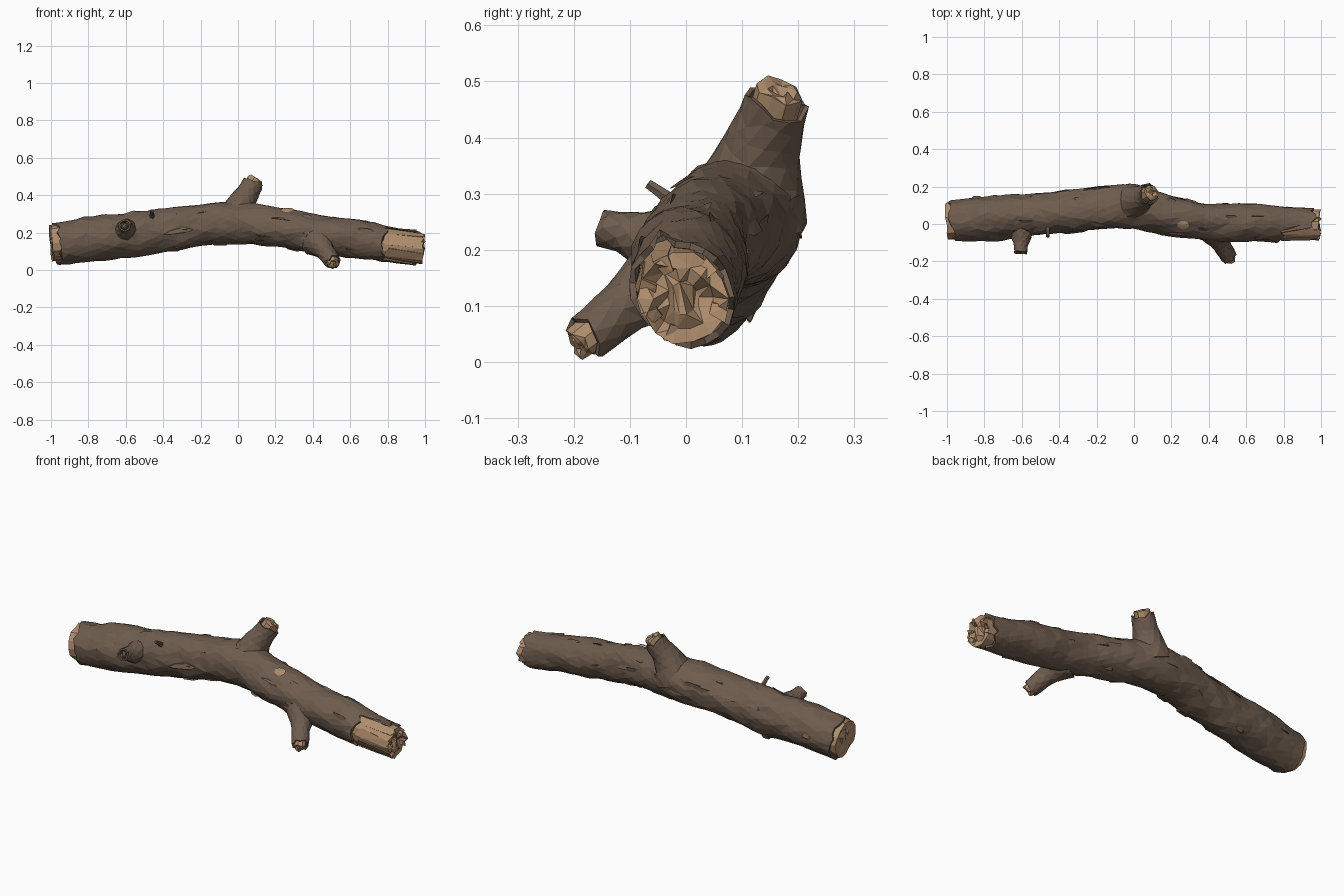
import bpy, bmesh, random
from math import sin, cos, pi, tau, radians
from mathutils import Vector, noise

random.seed(4)
if "Cube" in bpy.data.objects:
    bpy.data.objects.remove(bpy.data.objects["Cube"])


def material(name, rgb):
    m = bpy.data.materials.new(name)
    m.use_nodes = True
    m.diffuse_color = (*rgb, 1)
    m.node_tree.nodes["Principled BSDF"].inputs["Base Color"].default_value = (*rgb, 1)
    return m


BARK = material("brown bark", (0.155, 0.107, 0.076))
WOOD = material("pale wood", (0.43, 0.27, 0.155))


def finish(name, bm, mat):
    bmesh.ops.remove_doubles(bm, verts=bm.verts, dist=0.0006)
    bmesh.ops.recalc_face_normals(bm, faces=bm.faces)
    mesh = bpy.data.meshes.new(name)
    bm.to_mesh(mesh)
    bm.free()
    mesh.materials.append(mat)
    ob = bpy.data.objects.new(name, mesh)
    bpy.context.collection.objects.link(ob)
    return ob


class Limb:
    """Smooth path of (x, y, z, radius) keys with a bumpy round section."""

    def __init__(self, keys, bump):
        self.keys = [Vector(k) for k in keys]
        self.bump = bump

    def at(self, s):
        k = self.keys
        n = len(k) - 1
        f = min(max(s, 0), 1) * n
        i = min(int(f), n - 1)
        t = f - i
        p0, p1, p2, p3 = k[max(i - 1, 0)], k[i], k[i + 1], k[min(i + 2, n)]
        return 0.5 * (2 * p1 + (p2 - p0) * t + (2 * p0 - 5 * p1 + 4 * p2 - p3) * t * t
                      + (3 * p1 - p0 - 3 * p2 + p3) * t ** 3)

    def point(self, s, a, scale=1.0, lift=0.0):
        c = self.at(s)
        axis = (self.at(s + 0.02) - self.at(s - 0.02)).to_3d().normalized()
        u = axis.cross(Vector((0, 0, 1))).normalized()
        out = u * cos(a) + u.cross(axis) * sin(a)
        p = c.to_3d()
        q = (p + out * c.w) * 7
        q.x *= 0.8
        r = c.w * (1 + self.bump * (noise.noise(q) + 0.6 * noise.noise(q * 2.7)))
        return p + out * (r * scale + lift)


def bark_tube(name, limb, sides, rings, start, end, thick=0.012):
    """Open tube whose ragged rims follow start(a) and end(a)."""
    bm = bmesh.new()
    rims = [(start(tau * j / sides), end(tau * j / sides)) for j in range(sides)]
    grid = []
    for i in range(rings + 1):
        row = []
        for j, (lo, hi) in enumerate(rims):
            s = i / rings
            if 0 < i < rings:
                s += random.uniform(-0.3, 0.3) / rings
            a = tau * (j + 0.5 * (i % 2) * (lo < s < hi)) / sides
            row.append(bm.verts.new(limb.point(min(max(s, lo), hi), a)))
        grid.append(row)
    for r0, r1 in zip(grid, grid[1:]):
        for j in range(sides):
            k = (j + 1) % sides
            bm.faces.new((r0[j], r0[k], r1[k], r1[j]))
    bmesh.ops.remove_doubles(bm, verts=bm.verts, dist=0.0006)
    bmesh.ops.triangulate(bm, faces=bm.faces)
    ob = finish(name, bm, BARK)
    mod = ob.modifiers.new("thickness", "SOLIDIFY")
    mod.thickness = thick
    mod.offset = -1
    return ob


def core(name, limb, s0, s1, sides, scale, jag, mat=WOOD, both=False):
    """Solid heart wood with splintered ends, made of stepped rings."""
    bm = bmesh.new()
    layers = [(s0, f) for f in (0.35, 0.7, 1.0)] + [((s0 + s1) / 2, 1.0)]
    layers += [(s1, f) for f in (1.0, 0.7, 0.35)]
    rows = []
    for n, (s, f) in enumerate(layers):
        ragged = jag if n > 3 or (both and n < 3) else 0
        rows.append([bm.verts.new(limb.point(s + random.uniform(-ragged, ragged * 0.4),
                                             tau * j / sides,
                                             scale * f * random.uniform(0.93, 1.05)))
                     for j in range(sides)])
    for r0, r1 in zip(rows, rows[1:]):
        for j in range(sides):
            k = (j + 1) % sides
            bm.faces.new((r0[j], r0[k], r1[k], r1[j]))
    bm.faces.new(rows[0])
    bm.faces.new(rows[-1])
    bmesh.ops.triangulate(bm, faces=bm.faces)
    return finish(name, bm, mat)


# Trunk: keys evenly spaced along x
trunk = Limb([(-1.0, 0.012, 0.142, 0.114), (-0.8, 0.028, 0.16, 0.117),
              (-0.6, 0.045, 0.187, 0.118), (-0.4, 0.06, 0.212, 0.113),
              (-0.2, 0.082, 0.238, 0.113), (0.0, 0.09, 0.25, 0.114),
              (0.2, 0.04, 0.228, 0.106), (0.4, 0.013, 0.198, 0.101),
              (0.6, 0.004, 0.167, 0.101), (0.8, -0.003, 0.137, 0.097),
              (1.0, -0.005, 0.112, 0.09)], 0.12)


def left_rim(a):
    front = abs((a + pi) % tau - pi) < radians(72)
    return (0.89 if front else 0.967) + random.uniform(-0.008, 0.01)


def right_rim(a):
    return 0.018 + 0.012 * max(cos(a), 0) + random.uniform(-0.007, 0.007)


bark_tube("trunk_bark", trunk, 22, 44, right_rim, left_rim)
core("trunk_heartwood_left", trunk, 0.8, 0.992, 14, 0.86, 0.02)
core("trunk_heartwood_right", trunk, 0.006, 0.15, 14, 0.88, 0.012, both=True)


# Long splinters on the broken left end
def splinter(name, a, width, s0, s1, depth):
    bm = bmesh.new()
    for s, w in ((s0, 1.0), (s1, 0.6)):
        for da, f in ((-1, 0.88), (1, 0.88), (1, depth), (-1, depth)):
            bm.verts.new(trunk.point(s + 0.006 * da * w, a + da * width * w, f))
    bmesh.ops.convex_hull(bm, input=bm.verts)
    finish(name, bm, WOOD)


for n, a in enumerate((-75, -30, 15, 60, 130, 200)):
    splinter(f"splinter_{n}", radians(a), 0.3, 0.9, random.uniform(0.985, 1.0), 0.55)


# Side branches: flared bark sleeve with a broken wooden tip
def branch(name, keys, sides, bark_end, jag):
    limb = Limb(keys, 0.1)
    bark_tube(name + "_bark", limb, sides, 7, lambda a: 0.0,
              lambda a: bark_end + random.uniform(-0.05, 0.04), 0.008)
    core(name + "_wood", limb, 0.4, 0.98, 9, 0.74, jag)


branch("upper_branch", [(-0.01, 0.105, 0.27, 0.115), (0.022, 0.128, 0.36, 0.076),
                        (0.06, 0.15, 0.425, 0.06), (0.096, 0.17, 0.488, 0.056)],
       12, 0.86, 0.08)
branch("lower_branch", [(0.42, -0.03, 0.155, 0.085), (0.46, -0.095, 0.11, 0.052),
                        (0.49, -0.145, 0.07, 0.046), (0.52, -0.2, 0.026, 0.043)],
       11, 0.86, 0.08)

# Knot stub and little twig on the front
knot = Limb([(-0.6, -0.03, 0.212, 0.07), (-0.602, -0.085, 0.225, 0.052),
             (-0.605, -0.12, 0.234, 0.038), (-0.607, -0.16, 0.242, 0.034)], 0.2)
bark_tube("knot_bark", knot, 9, 6, lambda a: 0, lambda a: random.uniform(0.87, 1), 0.009)
core("knot_heart", knot, 0.3, 0.88, 7, 0.6, 0.06, BARK)
twig = Limb([(-0.46, -0.01, 0.275, 0.016), (-0.46, -0.045, 0.302, 0.011),
             (-0.462, -0.068, 0.318, 0.01)], 0.1)
core("small_twig", twig, 0, 1, 6, 1.0, 0.05, BARK)

# Pale scar on top of the trunk
bm = bmesh.new()
rim = [bm.verts.new(trunk.point(0.628 + 0.016 * cos(t), radians(71) + 0.24 * sin(t), 1, 0.006))
       for t in (tau * j / 8 for j in range(8))]
hub = bm.verts.new(trunk.point(0.628, radians(71), 1, 0.009))
for j in range(8):
    bm.faces.new((hub, rim[j], rim[(j + 1) % 8]))
finish("branch_scar", bm, WOOD)

# Lifted bark flakes
bm = bmesh.new()


def flake(s, a, ds, da, lift):
    ends = [trunk.point(s - ds, a, 0.97), trunk.point(s + ds, a + da * 0.3, 0.97)]
    low = [trunk.point(s + f * ds, a + da, 0.96) for f in (-0.5, 0.4)]
    top = [trunk.point(s + f * ds, a, 1, lift) for f in (-0.55, 0.5)]
    piece = [bm.verts.new(p) for p in ends + low + top]
    bmesh.ops.convex_hull(bm, input=piece)


flake(0.335, radians(-12), 0.042, 0.22, 0.011)
for n in range(34):
    flake(random.uniform(0.06, 0.86), random.uniform(0, tau), random.uniform(0.012, 0.03),
          random.choice((-1, 1)) * random.uniform(0.15, 0.35), random.uniform(0.004, 0.009))
finish("bark_flakes", bm, BARK)
